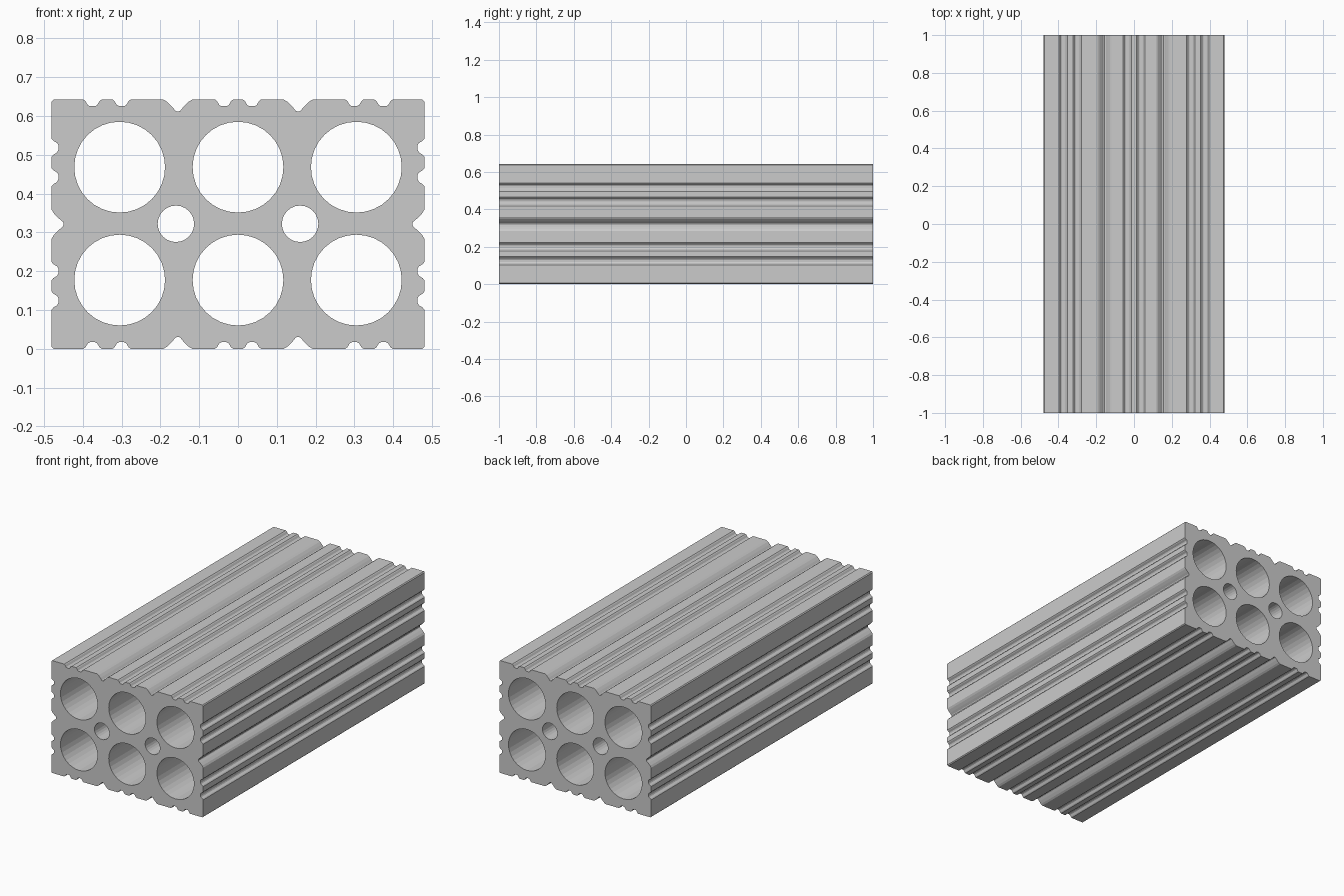
import bpy, bmesh, math
from mathutils import Vector

if "Cube" in bpy.data.objects:
    bpy.data.objects.remove(bpy.data.objects["Cube"])

W, H, L = 0.48, 0.642, 1.0    # half width, height, half length
C = 0.005                     # corner chamfer

# Groove cross-sections: (offset along side, depth)
SMALL = [(-0.023, 0), (-0.018, 0.004), (-0.012, 0.014), (-0.006, 0.017),
         (0.006, 0.017), (0.012, 0.014), (0.018, 0.004), (0.023, 0)]
VEE = [(-0.037, 0), (-0.027, 0.006), (-0.015, 0.018), (-0.006, 0.029), (0, 0.031),
       (0.006, 0.029), (0.015, 0.018), (0.027, 0.006), (0.037, 0)]

wide = [(-0.375, SMALL), (-0.3, SMALL), (-0.155, VEE), (-0.036, SMALL), (0.036, SMALL),
        (0.155, VEE), (0.3, SMALL), (0.375, SMALL)]
tall = [(-0.197, SMALL), (-0.121, SMALL), (0, VEE), (0.121, SMALL), (0.197, SMALL)]


def side(angle, half_len, dist, grooves):
    """One grooved side of the outline, rotated about the section centre."""
    pts = [(-half_len + C, 0)]
    for pos, shape in grooves:
        pts += [(pos + o, d) for o, d in shape]
    pts.append((half_len - C, 0))
    c, s = math.cos(angle), math.sin(angle)
    out = []
    for t, d in pts:
        x, z = t, -(dist - d)
        out.append((x * c - z * s, x * s + z * c + H / 2))
    return out


def circle(cx, cz, r, n):
    return [(cx + r * math.cos(2 * math.pi * i / n),
             cz + r * math.sin(2 * math.pi * i / n)) for i in range(n)]


# Grooved outline: bottom, right, top, left
outline = []
for k in range(4):
    outline += side(k * math.pi / 2, *((W, H / 2, wide) if k % 2 == 0 else (H / 2, W, tall)))

# Six large ducts and two small ones
loops = [outline]
for x in (-0.305, 0, 0.305):
    for z in (0.177, 0.468):
        loops.append(circle(x, z, 0.117, 32))
for x in (-0.16, 0.16):
    loops.append(circle(x, 0.322, 0.047, 24))

# Fill the section and extrude it along y
bm = bmesh.new()
edges = []
for loop in loops:
    vs = [bm.verts.new((x, -L, z)) for x, z in loop]
    edges += [bm.edges.new((vs[i - 1], vs[i])) for i in range(len(vs))]
bmesh.ops.triangle_fill(bm, edges=edges, use_beauty=True, use_dissolve=False,
                        normal=Vector((0, -1, 0)))
ext = bmesh.ops.extrude_face_region(bm, geom=bm.faces[:], use_keep_orig=True)
bmesh.ops.translate(bm, vec=(0, 2 * L, 0),
                    verts=[g for g in ext["geom"] if isinstance(g, bmesh.types.BMVert)])
bmesh.ops.recalc_face_normals(bm, faces=bm.faces[:])

mesh = bpy.data.meshes.new("hollow_brick")
bm.to_mesh(mesh)
bm.free()
bpy.context.collection.objects.link(bpy.data.objects.new("hollow_brick", mesh))
